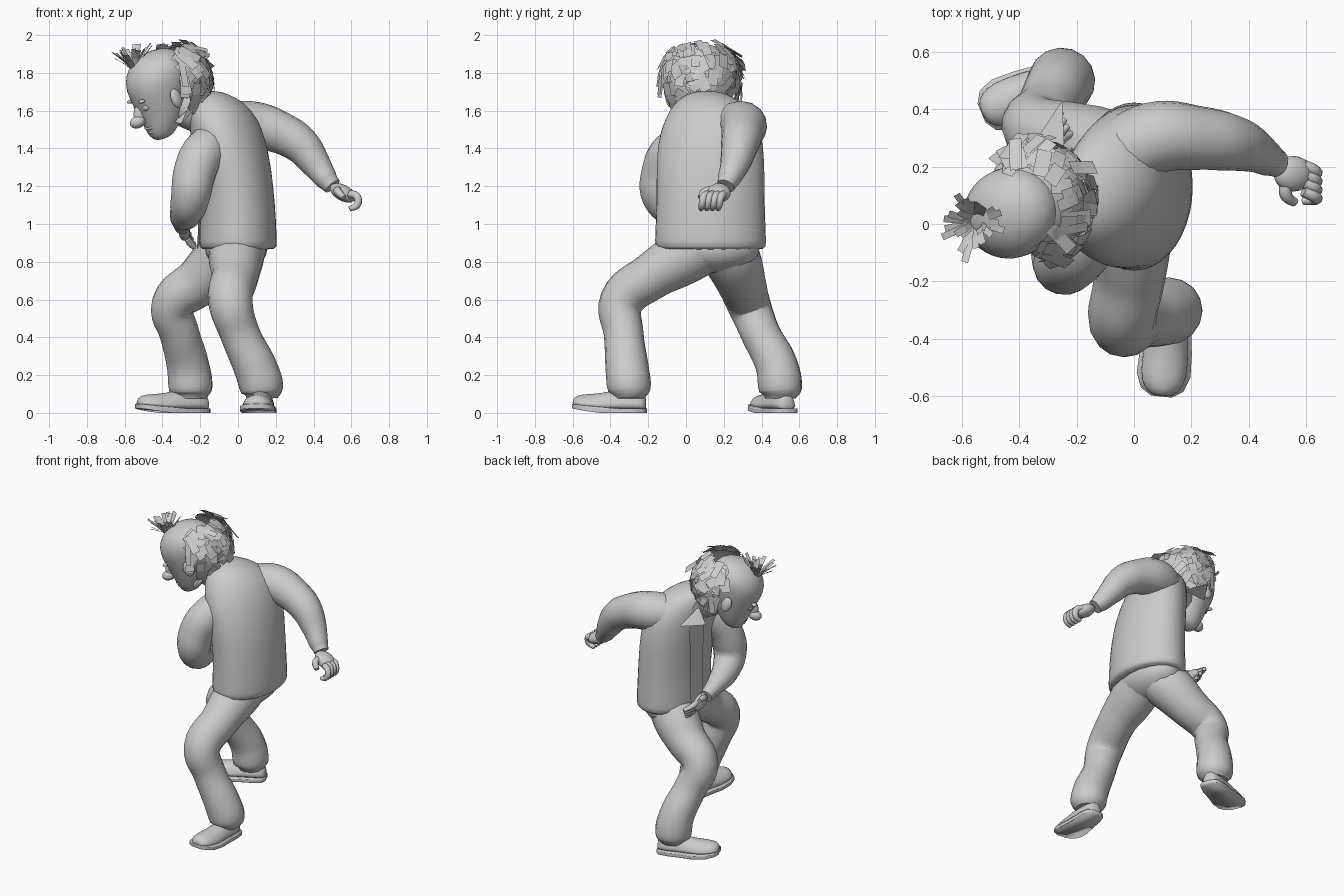
import bpy, bmesh, math, random
from mathutils import Vector, Matrix

if "Cube" in bpy.data.objects:
    bpy.data.objects.remove(bpy.data.objects["Cube"])

random.seed(4)
V = Vector


def finish(name, bm, smooth=True, sub=0):
    bmesh.ops.recalc_face_normals(bm, faces=bm.faces[:])
    me = bpy.data.meshes.new(name)
    bm.to_mesh(me)
    bm.free()
    ob = bpy.data.objects.new(name, me)
    bpy.context.collection.objects.link(ob)
    for p in me.polygons:
        p.use_smooth = smooth
    if sub:
        ob.modifiers.new("sub", 'SUBSURF').levels = sub
        ob.modifiers["sub"].render_levels = sub
    return ob


def loft(name, rings, closed=True, sub=1, mat=None):
    bm = bmesh.new()
    rows = [[bm.verts.new(mat @ V(p) if mat else V(p)) for p in r] for r in rings]
    n = len(rows[0])
    for a, b in zip(rows, rows[1:]):
        for i in range(n if closed else n - 1):
            j = (i + 1) % n
            bm.faces.new((a[i], a[j], b[j], b[i]))
    if closed:
        bm.faces.new(rows[0])
        bm.faces.new(rows[-1])
    return finish(name, bm, True, sub)


def ellipse(z, cx, cy, rx, ry, rot=0, n=20, a0=0, a1=360):
    full = a1 - a0 == 360
    pts = []
    for i in range(n):
        a = math.radians(a0 + (a1 - a0) * i / (n if full else n - 1))
        p = Matrix.Rotation(math.radians(rot), 3, 'Z') @ V((rx * math.cos(a), ry * math.sin(a), 0))
        pts.append(p + V((cx, cy, z)))
    return pts


def limb(name, pts, res=4):
    cu = bpy.data.curves.new(name, 'CURVE')
    cu.dimensions = '3D'
    cu.bevel_depth, cu.bevel_resolution, cu.resolution_u, cu.use_fill_caps = 1, res, 6, True
    sp = cu.splines.new('BEZIER')
    sp.radius_interpolation = 'CARDINAL'
    sp.bezier_points.add(len(pts) - 1)
    for b, p in zip(sp.bezier_points, pts):
        b.co, b.radius = p[:3], p[3]
        b.handle_left_type = b.handle_right_type = 'AUTO'
    ob = bpy.data.objects.new(name, cu)
    bpy.context.collection.objects.link(ob)
    bpy.ops.object.select_all(action='DESELECT')
    ob.select_set(True)
    bpy.context.view_layer.objects.active = ob
    bpy.ops.object.convert(target='MESH')
    bpy.ops.object.shade_smooth_by_angle(angle=math.radians(50))


def ball(name, c, r, mat=Matrix(), rot=None):
    bm = bmesh.new()
    m = mat @ Matrix.Translation(c) @ (rot or Matrix()) @ Matrix.Diagonal((*r, 1))
    bmesh.ops.create_uvsphere(bm, u_segments=20, v_segments=12, radius=1, matrix=m)
    return finish(name, bm)


# Torso with shirt
body = [(.865, 0, .13, .19, .28, 0), (.87, 0, .13, .21, .3, 0), (.95, 0, .13, .207, .297, 0),
        (1.1, 0, .13, .2, .29, 0), (1.3, -.02, .13, .2, .292, -5), (1.45, -.05, .13, .195, .285, -12),
        (1.56, -.08, .13, .18, .25, -18), (1.64, -.115, .12, .15, .19, -20),
        (1.69, -.145, .11, .095, .11, -20), (1.705, -.155, .11, .04, .04, -20)]
loft("shirt", [ellipse(*b) for b in body])
flap = [(z, x, y, rx + .006, ry + .006, r) for z, x, y, rx, ry, r in body[1:8]]
loft("shirt_front_flap", [ellipse(*f, 6, 160, 183) for f in flap], closed=False)
ball("trouser_seat", (-.01, .14, .87), (.165, .25, .13))

# Neck and collar points
limb("neck", [(-.14, .11, 1.56, .1), (-.24, .09, 1.6, .105), (-.36, .06, 1.64, .09)])
for k, tri in enumerate([[(-.35, .28, 1.53), (-.29, .29, 1.56), (-.25, .43, 1.55), (-.24, .2, 1.6)],
                         [(-.34, .0, 1.54), (-.27, -.03, 1.6), (-.3, -.07, 1.53), (-.22, .02, 1.62)]]):
    bm = bmesh.new()
    bmesh.ops.convex_hull(bm, input=[bm.verts.new(p) for p in tri])
    finish(f"collar_{k}", bm, False)

# Arms
limb("swung_arm", [(-.08, .22, 1.51, .12), (.07, .3, 1.525, .125), (.22, .3, 1.485, .112), (.33, .285, 1.42, .1),
                   (.41, .26, 1.32, .08), (.47, .225, 1.235, .06), (.5, .21, 1.2, .048)], 6)
limb("bent_arm", [(-.1, .06, 1.46, .1), (-.18, -.07, 1.38, .115), (-.23, -.125, 1.27, .113),
                  (-.25, -.13, 1.15, .105), (-.27, -.06, 1.07, .09), (-.29, .06, 1.03, .068),
                  (-.295, .2, .985, .042)], 6)

# Hands
ball("swung_palm", (.555, .175, 1.165), (.075, .062, .042), rot=Matrix.Rotation(.5, 4, 'Y'))
ball("bent_palm", (-.285, .25, .963), (.03, .075, .048), rot=Matrix.Rotation(-.35, 4, 'X'))
for i in range(4):
    y = .205 - .03 * i
    limb(f"swung_finger_{i}", [(.59, y, 1.16, .02), (.63, y - .02, 1.145, .021),
                               (.63, y - .03, 1.1, .019), (.59, y - .035, 1.08, .014)], 2)
    limb(f"bent_finger_{i}", [(-.29 + .008 * i, .28, .98 - .02 * i, .018),
                              (-.285 + .012 * i, .335 - .012 * i, .965 - .024 * i, .018),
                              (-.255 + .012 * i, .39 - .025 * i, .945 - .026 * i, .012)], 2)
limb("swung_thumb", [(.53, .15, 1.18, .022), (.53, .1, 1.17, .022), (.56, .075, 1.14, .016)], 2)
limb("bent_thumb", [(-.3, .22, .985, .02), (-.32, .27, 1.005, .02), (-.325, .315, 1.005, .014)], 2)

# Trouser legs
limb("near_leg", [(0, .08, .88, .15), (-.01, -.04, .81, .145), (-.015, -.18, .725, .125), (-.04, -.34, .59, .118),
                  (.01, -.33, .42, .105), (.1, -.31, .22, .115), (.128, -.3, .12, .112), (.13, -.3, .075, .08)], 6)
limb("far_leg", [(-.03, .2, .88, .15), (-.1, .25, .8, .15), (-.2, .29, .7, .132), (-.345, .335, .57, .115),
                 (-.31, .395, .42, .105), (-.265, .48, .25, .112), (-.25, .5, .12, .114), (-.25, .5, .075, .08)], 6)


# Shoes: (distance, half width, height) sections from heel to toe
def shoe(name, heel, toe):
    h, t = V((*heel, 0)), V((*toe, 0))
    d = t - h
    s = V((-d.y, d.x, 0)).normalized()
    prof = [(0, .03, .08), (.04, .055, .12), (.2, .07, .13), (.4, .075, .13),
            (.6, .085, .11), (.8, .088, .095), (.93, .068, .08), (.99, .03, .05)]

    def lift(u):
        return .025 * max(0, u - .65) / .35
    rings = []
    for u, w, z in prof:
        c = h + d * u + V((0, 0, lift(u)))
        rings.append([c + s * w * math.cos(a) + V((0, 0, .015 + (z - .02) * max(math.sin(a), 0)))
                      for a in [math.radians(20 * k) for k in range(10)]])
    loft(name, rings)
    edge = [(u, w + .006) for u, w, z in prof]
    out = [h + d * u + s * w + V((0, 0, lift(u))) for u, w in edge]
    out += [h + d * u - s * w + V((0, 0, lift(u))) for u, w in reversed(edge)]
    loft(name + "_sole", [[p + V((0, 0, z)) for p in out] for z in (0, .004, .02, .024)], sub=0)


shoe("near_shoe", (.135, -.21), (.095, -.605))
shoe("far_shoe", (-.16, .54), (-.535, .385))

# Head, built facing local +x then leaned forward
H = Matrix.Translation((-.415, .045, 1.74)) @ Matrix.Rotation(math.radians(204), 4, 'Z') \
    @ Matrix.Rotation(math.radians(22), 4, 'Y')
head = [(-.275, .08, .03, .03), (-.262, .078, .065, .06), (-.215, .06, .1, .088), (-.15, .035, .128, .115),
        (-.06, .015, .16, .142), (.03, 0, .187, .166), (.1, -.01, .17, .155),
        (.15, -.015, .125, .115), (.182, -.015, .05, .045)]
loft("head", [ellipse(z, x, 0, rx, ry) for z, x, rx, ry in head], mat=H)
ball("nose", (.192, 0, -.138), (.045, .036, .033), H)
ball("nose_bridge", (.16, 0, -.105), (.04, .026, .06), H, Matrix.Rotation(-.45, 4, 'Y'))
ball("upper_lip", (.14, 0, -.19), (.022, .05, .013), H)
ball("lower_lip", (.138, 0, -.215), (.02, .042, .012), H)
for s, side in ((1, "left"), (-1, "right")):
    ball(f"{side}_eye", (.14, .055 * s, -.075), (.022, .026, .02), H)
    ball(f"{side}_brow", (.153, .06 * s, -.035), (.018, .042, .011), H, Matrix.Rotation(-.4 * s, 4, 'Z'))
    ball(f"{side}_ear", (.0, .15 * s, -.08), (.035, .02, .052), H, Matrix.Rotation(.35 * s, 4, 'Z'))

# Back hair: shell plus overlapping flat locks
HC = V((-.07, 0, .0))
shell = []
for el in range(-45, 46, 15):
    e = math.radians(el)
    shell.append([HC + V((.195 * math.cos(e) * math.cos(a), .195 * math.cos(e) * math.sin(a), .195 * math.sin(e)))
                  for a in [math.radians(90 + 180 * k / 16) for k in range(17)]])
loft("hair_shell", shell, closed=False, sub=0, mat=H)


def lock(bm, base, along, out, length, width, bend):
    side = along.cross(out).normalized() * width / 2
    rows = []
    for k in range(3):
        f = k / 2
        c = base + along * length * f + out * bend * f * f
        rows.append([bm.verts.new(H @ (c + side * q)) for q in (-1, 1)])
    for a, b in zip(rows, rows[1:]):
        bm.faces.new((a[0], a[1], b[1], b[0]))


bm = bmesh.new()
for k in range(150):
    a = math.radians(random.uniform(84, 276))
    e = math.radians(random.uniform(-32, 50))
    out = V((math.cos(e) * math.cos(a), math.cos(e) * math.sin(a), math.sin(e)))
    down = V((math.sin(e) * math.cos(a), math.sin(e) * math.sin(a), -math.cos(e)))
    along = (down + out.cross(down) * random.uniform(-.7, .7)).normalized()
    lock(bm, HC + out * random.uniform(.2, .23), along, out, random.uniform(.07, .13),
         random.uniform(.035, .06), random.uniform(-.04, .01))
finish("back_hair_locks", bm, False)

# Tuft on top
bm = bmesh.new()
for k in range(24):
    a = k * 2.4
    r = random.random()
    up = V((-.25 + .9 * math.cos(a) * r, .9 * math.sin(a) * r, 1)).normalized()
    out = V((math.cos(a), math.sin(a), .1)).normalized()
    base = V((.095 + .02 * math.cos(a), -.02 + .02 * math.sin(a), .135))
    lock(bm, base, up, out, random.uniform(.07, .12), .024, random.uniform(.01, .05))
finish("top_tuft", bm, False)
